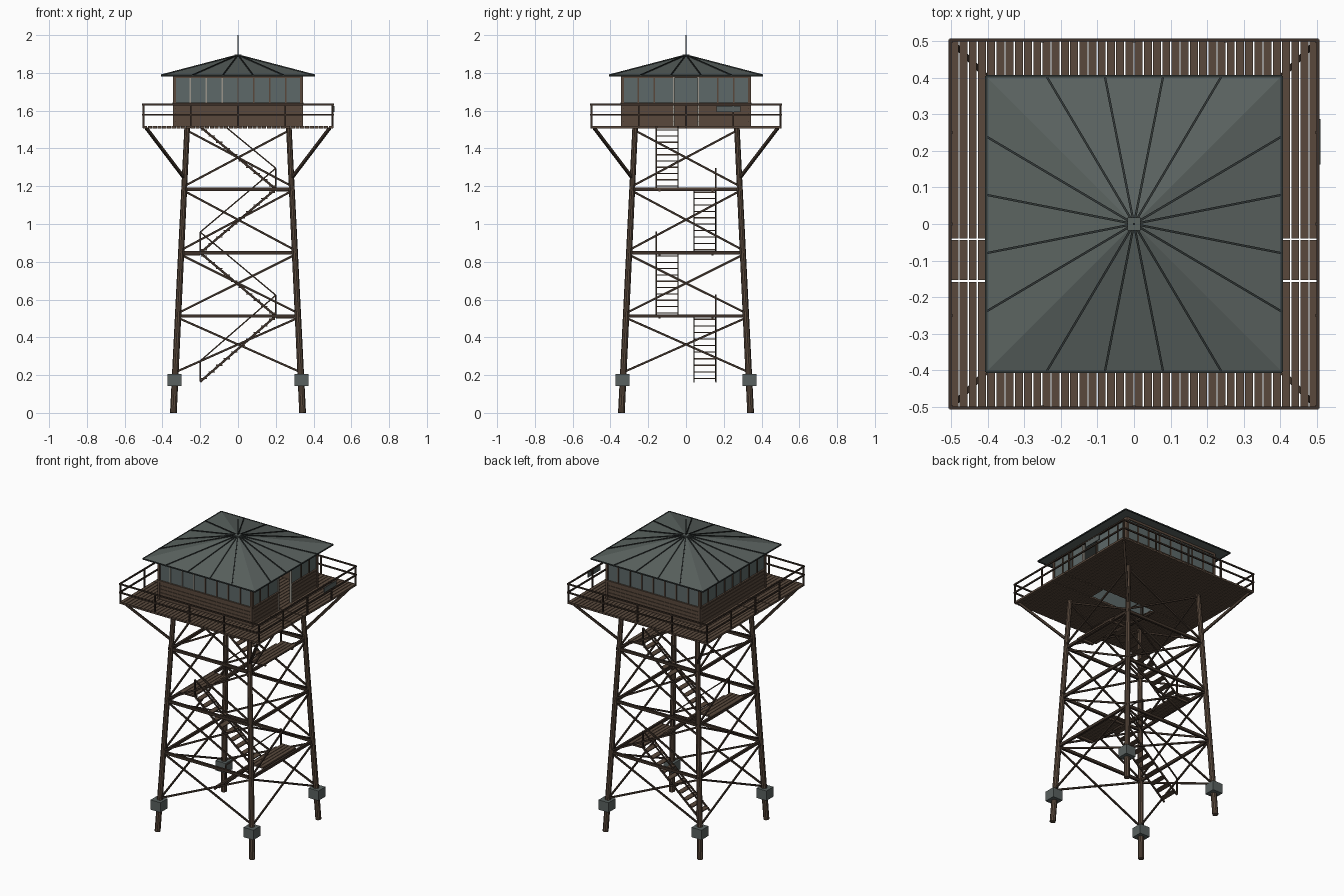
import bpy, bmesh, math
from mathutils import Vector, Matrix

cube = bpy.data.objects.get("Cube")
if cube:
    bpy.data.objects.remove(cube, do_unlink=True)


def material(name, r, g, b):
    m = bpy.data.materials.new(name)
    m.use_nodes = True
    m.diffuse_color = (r, g, b, 1)
    m.node_tree.nodes["Principled BSDF"].inputs["Base Color"].default_value = (r, g, b, 1)
    return m


timber = material("brown timber", .10, .066, .045)
dark = material("dark timber", .045, .03, .021)
metal = material("roof metal", .105, .125, .118)
seam = material("dark seam metal", .03, .037, .036)
glass = material("window glass", .11, .14, .138)
concrete = material("concrete", .10, .12, .115)
pale = material("pale trim", .32, .30, .26)


class Part:
    """Collects boxes, beams and poles into one named object."""

    def __init__(self, name, mat):
        self.name, self.mat, self.bm = name, mat, bmesh.new()

    def box(self, center, size, turn=0):
        m = (Matrix.Rotation(turn * math.pi / 2, 4, 'Z') @ Matrix.Translation(center)
             @ Matrix.Diagonal((*size, 1)))
        bmesh.ops.create_cube(self.bm, size=1, matrix=m)

    def frame(self, a, b):
        d = (b - a).normalized()
        side = d.cross(Vector((0, 0, 1)))
        side = side.normalized() if side.length > .001 else Vector((1, 0, 0))
        rot = Matrix((side, d.cross(side), d)).transposed().to_4x4()
        return Matrix.Translation((a + b) / 2) @ rot

    def beam(self, a, b, wide, deep=None, turn=0):
        r = Matrix.Rotation(turn * math.pi / 2, 3, 'Z')
        a, b = r @ Vector(a), r @ Vector(b)
        m = self.frame(a, b) @ Matrix.Diagonal((wide, deep or wide, (b - a).length, 1))
        bmesh.ops.create_cube(self.bm, size=1, matrix=m)

    def pole(self, a, b, r1, r2, sides=10):
        a, b = Vector(a), Vector(b)
        bmesh.ops.create_cone(self.bm, cap_ends=True, segments=sides, radius1=r1,
                              radius2=r2, depth=(b - a).length, matrix=self.frame(a, b))

    def done(self):
        me = bpy.data.meshes.new(self.name)
        bmesh.ops.recalc_face_normals(self.bm, faces=self.bm.faces)
        self.bm.to_mesh(me)
        self.bm.free()
        me.materials.append(self.mat)
        ob = bpy.data.objects.new(self.name, me)
        bpy.context.collection.objects.link(ob)
        return ob


def spread(z):
    """Distance of the leg axis from the centre at height z."""
    return .342 - .048 * z


DECK = 1.515
EDGE = .505
LEVELS = [.513, .847, 1.185]

# Legs and footings
legs = Part("legs", timber)
footings = Part("footings", concrete)
for sx in (-1, 1):
    for sy in (-1, 1):
        t = spread(DECK)
        legs.pole((sx * .342, sy * .342, 0), (sx * t, sy * t, DECK - .006), .018, .015)
        footings.box((sx * .336, sy * .336, .175), (.072, .072, .064))
legs.done()
footings.done()

# Bracing on four sides, and deck corner struts
girts = Part("horizontal_girts", dark)
braces = Part("cross_braces", dark)
struts = Part("deck_struts", dark)
for k in range(4):
    for z in LEVELS:
        h = spread(z)
        girts.beam((-h - .015, -h, z), (h + .015, -h, z), .014, .018, k)
    for lo, hi in zip([.2] + LEVELS, LEVELS + [1.505]):
        a, b = spread(lo), spread(hi)
        braces.beam((-a, -a - .005, lo + .015), (b, -b - .005, hi - .01), .008, .011, k)
        braces.beam((a, -a + .005, lo + .015), (-b, -b + .005, hi - .01), .008, .011, k)
    h = spread(1.25)
    struts.beam((-h, -h, 1.24), (-.485, -.485, 1.507), .014, .014, k)
for p in (girts, braces, struts):
    p.done()

# Stair flights, alternating sides, with outer handrails
strings = Part("stair_stringers", dark)
treads = Part("stair_treads", timber)
rails = Part("stair_handrails", dark)
stops = [.165] + LEVELS + [DECK]
for i in range(4):
    s = 1 if i % 2 == 0 else -1
    z0, z1 = stops[i], stops[i + 1]
    for y in (.042, .158):
        strings.beam((-.2 * s, y * s, z0), (.2 * s, y * s, z1), .006, .012)
    for n in range(10):
        f = (n + .5) / 10
        treads.box(((-.2 + .4 * f) * s, .1 * s, z0 + (z1 - z0) * f), (.034, .112, .006))
    y = .158 * s
    rails.beam((-.2 * s, y, z0 + .11), (.2 * s, y, z1 + .11), .007)
    for x, z in ((-.2 * s, z0), (.2 * s, z1)):
        rails.beam((x, y, z), (x, y, z + .11), .007)
for p in (strings, treads, rails):
    p.done()

# Stair landings
landings = Part("stair_landings", timber)
for z, s in zip(LEVELS, (1, -1, 1)):
    for n in range(4):
        landings.box((s * (.213 + n * .025), 0, z + .004), (.022, .34, .01))
    for y in (-.14, .14):
        landings.box((s * .25, y, z - .007), (.1, .012, .012))
landings.done()

# Deck planks, with a hatch over the last flight
deck = Part("deck_planks", timber)
for n in range(40):
    x = (n - 19.5) * .0252
    for y0, y1 in ((-EDGE, -.158), (-.153, -.044), (-.039, EDGE)):
        if y0 == -.153 and -.21 < x < .21:
            continue
        deck.box((x, (y0 + y1) / 2, DECK - .004), (.0218, y1 - y0, .013))
deck.done()

# Deck railing
railing = Part("deck_railing", dark)
for k in range(4):
    for z in (1.578, 1.633):
        railing.box((0, -EDGE + .002, z), (2 * EDGE, .008, .009), k)
    for x in (-.5, -.25, 0, .25):
        railing.box((x, -EDGE + .004, 1.572), (.009, .009, .125), k)
railing.done()
sign = Part("railing_plate", concrete)
sign.box((.508, .225, 1.608), (.005, .125, .032))
sign.done()

# Cabin walls, windows and posts; the side at +x has an open doorway
W = .335
siding = Part("cabin_siding", timber)
panes = Part("window_panes", glass)
mullions = Part("window_mullions", timber)
trim = Part("pale_trim", pale)
for k in range(4):
    doorway = k == 1
    spans = ((-W, -.065), (.065, W)) if doorway else ((-W, W),)
    for a, b in spans:
        mid, size = (a + b) / 2, b - a
        for n in range(5):
            siding.box((mid, -W, DECK + .014 + n * .023), (size, .01, .021), k)
        siding.box((mid, -W + .004, DECK + .06), (size, .006, .118), k)
        mullions.box((mid, -W - .003, 1.637), (size, .016, .01), k)
        panes.box((mid, -W + .002, 1.708), (size, .005, .136), k)
    mullions.box((0, -W, 1.779), (2 * W, .014, .014), k)
    mullions.box((-W, -W, 1.65), (.016, .016, .265), k)
    for n in range(-3, 4):
        x = n * .084
        if doorway and abs(x) < .1:
            continue
        part = trim if k == 0 and n < 0 else mullions
        part.box((x, -W - .001, 1.708), (.007, .01, .135), k)
    if doorway:
        for x in (-.065, .065):
            trim.box((x, -W - .001, 1.648), (.008, .014, .258), k)
for p in (siding, panes, mullions, trim):
    p.done()

# Pyramid roof with standing seams, eave trim, cap and mast
R, EAVE, PEAK = .405, 1.787, 1.893
roof = Part("roof", metal)
bmesh.ops.create_cone(roof.bm, cap_ends=True, segments=4, radius1=R * math.sqrt(2), radius2=0,
                      depth=PEAK - EAVE,
                      matrix=Matrix.Translation((0, 0, (EAVE + PEAK) / 2))
                      @ Matrix.Rotation(math.pi / 4, 4, 'Z'))
roof.done()
seams = Part("roof_seams", seam)
for k in range(4):
    for x in (-.24, -.08, .08, .24):
        seams.beam((x, -R, EAVE + .002), (0, 0, PEAK + .002), .006, .006, k)
    seams.box((0, -R + .001, EAVE - .001), (2 * R, .006, .008), k)
seams.done()
cap = Part("roof_cap", metal)
cap.box((0, 0, PEAK), (.036, .036, .01))
cap.done()
mast = Part("mast", seam)
mast.pole((0, 0, PEAK - .01), (0, 0, 2), .003, .002, 6)
mast.done()
